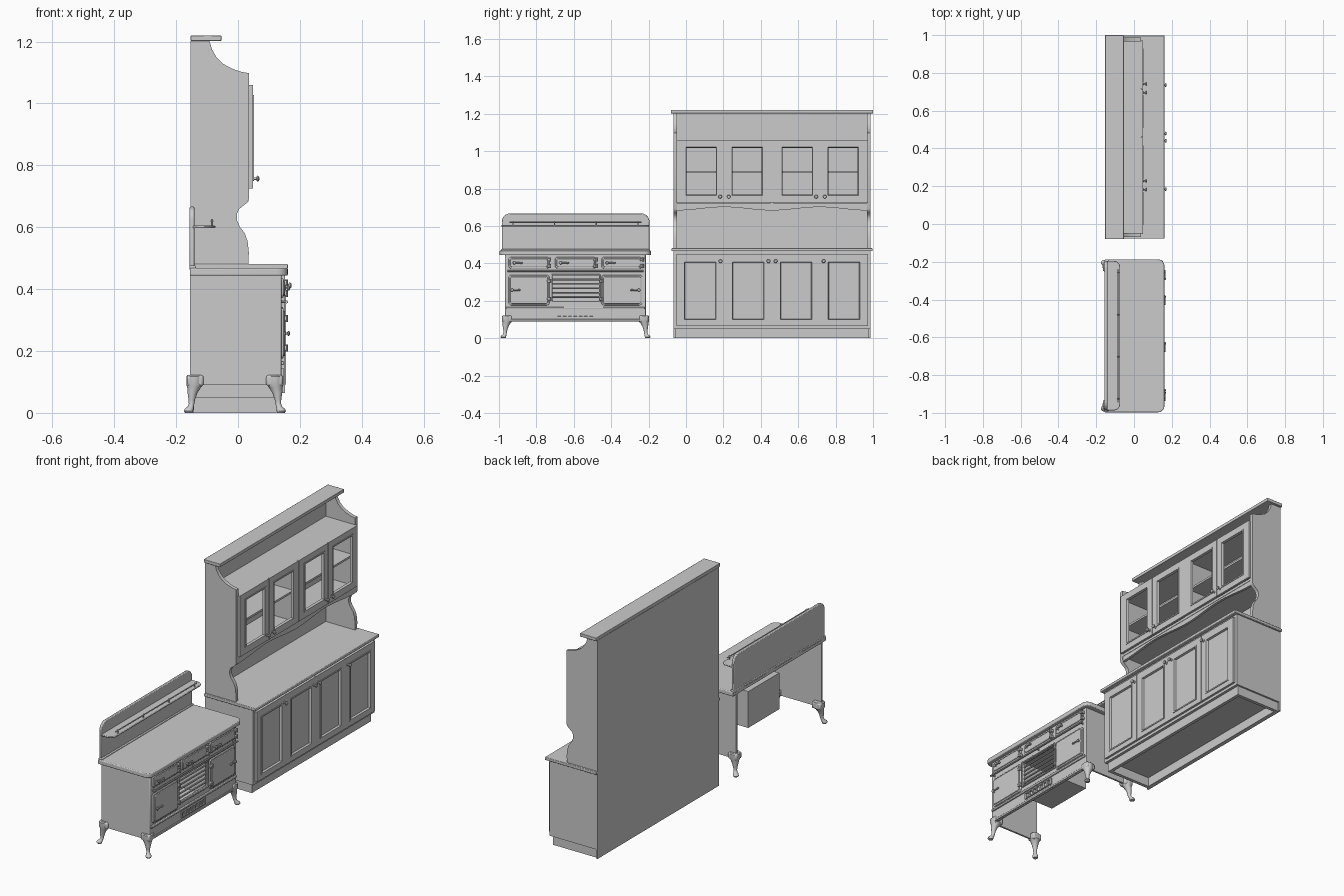
import bpy, bmesh, math

if "Cube" in bpy.data.objects:
    bpy.data.objects.remove(bpy.data.objects["Cube"])

# ---------- helpers ----------
def finish(name, bm, bevel=0, segs=2):
    bmesh.ops.recalc_face_normals(bm, faces=bm.faces)
    me = bpy.data.meshes.new(name)
    bm.to_mesh(me)
    bm.free()
    ob = bpy.data.objects.new(name, me)
    bpy.context.collection.objects.link(ob)
    if bevel:
        m = ob.modifiers.new("bevel", 'BEVEL')
        m.width, m.segments, m.limit_method, m.angle_limit = bevel, segs, 'ANGLE', math.radians(40)
    return ob

def prism(name, pts, axis, a, b, bevel=0, segs=2):
    """Extrude a closed 2D profile along an axis from a to b."""
    put = {'x': lambda p, t: (t, p[0], p[1]), 'y': lambda p, t: (p[0], t, p[1]),
           'z': lambda p, t: (p[0], p[1], t)}[axis]
    bm = bmesh.new()
    A = [bm.verts.new(put(p, a)) for p in pts]
    B = [bm.verts.new(put(p, b)) for p in pts]
    bm.faces.new(A)
    bm.faces.new(B[::-1])
    n = len(pts)
    for i in range(n):
        bm.faces.new((A[i], B[i], B[(i + 1) % n], A[(i + 1) % n]))
    return finish(name, bm, bevel, segs)

def box(name, x0, x1, y0, y1, z0, z1, bevel=0):
    return prism(name, [(x0, y0), (x1, y0), (x1, y1), (x0, y1)], 'z', z0, z1, bevel)

def rrect(u0, u1, v0, v1, radii, n=6):
    """Rounded rectangle; radii for corners (u1v1, u0v1, u0v0, u1v0)."""
    pts = []
    for k, (u, v, su, sv) in enumerate([(u1, v1, -1, -1), (u0, v1, 1, -1), (u0, v0, 1, 1), (u1, v0, -1, 1)]):
        r = radii[k]
        for i in range(n + 1 if r else 1):
            t = math.pi / 2 * (k + i / n)
            pts.append((u + su * r + r * math.cos(t), v + sv * r + r * math.sin(t)) if r else (u, v))
    return pts

def frame(name, x0, x1, outer, inner, slope=0, bevel=0):
    """Rectangular ring facing x; rects are (y0, y1, z0, z1)."""
    def corners(r, x):
        return [bm.verts.new((x, y, z)) for y, z in ((r[0], r[2]), (r[1], r[2]), (r[1], r[3]), (r[0], r[3]))]
    bm = bmesh.new()
    low = (inner[0] + slope, inner[1] - slope, inner[2] + slope, inner[3] - slope)
    loops = [corners(outer, x0), corners(outer, x1), corners(inner, x1), corners(low, x0)]
    for k in range(4):
        P, Q = loops[k], loops[(k + 1) % 4]
        for i in range(4):
            bm.faces.new((P[i], P[(i + 1) % 4], Q[(i + 1) % 4], Q[i]))
    return finish(name, bm, bevel)

def loft(name, axis, rings, n=14):
    """Circular sections (x, y, z, radius) joined along an axis."""
    bm = bmesh.new()
    loops = []
    for x, y, z, r in rings:
        L = []
        for i in range(n):
            c, s = r * math.cos(2 * math.pi * i / n), r * math.sin(2 * math.pi * i / n)
            o = {'x': (0, c, s), 'y': (c, 0, s), 'z': (c, s, 0)}[axis]
            L.append(bm.verts.new((x + o[0], y + o[1], z + o[2])))
        loops.append(L)
    for P, Q in zip(loops, loops[1:]):
        for i in range(n):
            bm.faces.new((P[i], P[(i + 1) % n], Q[(i + 1) % n], Q[i]))
    bm.faces.new(loops[0])
    bm.faces.new(loops[-1])
    return finish(name, bm)

def knob(name, x, y, z, s=1.0):
    prof = [(0, .008), (.003, .008), (.004, .004), (.011, .004), (.013, .009), (.017, .010), (.020, .007), (.021, .002)]
    return loft(name, 'x', [(x + d * s, y, z, r * s) for d, r in prof])

# ---------- dresser: base ----------
box("dresser_base", -.145, .14, -.068, .987, .05, .465)
frame_pl = [(-.145, .125, -.058, -.04), (-.145, .125, .959, .977), (.107, .125, -.04, .959), (-.145, -.13, -.04, .959)]
for p in frame_pl:
    box("dresser_plinth", *p, 0, .05)
box("dresser_back", -.153, -.143, -.068, .987, 0, 1.202)
box("dresser_counter", -.153, .161, -.078, .998, .465, .481, .003)

def cupboard_door(i):
    w = 1.026 / 4
    y0, y1 = -.053 + i * w + .001, -.053 + (i + 1) * w - .001
    o = (y0, y1, .065, .45)
    m = (y0 + .036, y1 - .036, .092, .414)
    frame("base_door_frame", .14, .152, o, m)
    frame("base_door_moulding", .14, .155, m, (m[0] + .007, m[1] - .007, m[2] + .007, m[3] - .007), .004)
    box("base_door_panel", .139, .144, m[0], m[1], m[2], m[3])
    knob("base_door_knob", .152, (y1 - .018) if i in (0, 1) else (y0 + .018), .412)

for i in range(4):
    cupboard_door(i)
# first door pair mirrors; third door's knob sits beside the second's

# ---------- dresser: upper part ----------
side = [(-.145, .48), (.034, .48), (.035, .52), (.031, .555), (.022, .58), (.005, .603), (-.003, .622), (-.004, .642),
        (.003, .658), (.018, .67), (.03, .68), (.036, .692), (.036, 1.098), (.012, 1.102), (-.018, 1.112),
        (-.048, 1.128), (-.07, 1.15), (-.084, 1.175), (-.092, 1.202), (-.145, 1.202)]
for y in (-.068, .967):
    prism("dresser_side", side, 'y', y, y + .02)
box("dresser_cornice", -.153, -.054, -.08, 1.0, 1.202, 1.22, .002)
box("cabinet_top", -.145, .036, -.05, .969, 1.045, 1.06)
box("cabinet_bottom", -.145, .036, -.05, .969, .71, .724)
box("cabinet_shelf", -.145, .02, -.05, .969, .882, .893)
box("cabinet_divider", -.145, .036, .451, .467, .72, 1.05)

# wavy valance under the cabinet
wave = [(-.05, .722)]
for i in range(41):
    t = i / 40
    edge = min(t, 1 - t) * 2
    wave.append((-.05 + 1.019 * t, .692 - .009 * math.cos(edge * 2 * math.pi)))
wave.append((.969, .722))
prism("valance", wave, 'x', .02, .034)

for i in range(4):
    w = 1.026 / 4
    y0, y1 = -.053 + i * w + .001, -.053 + (i + 1) * w - .001
    a, b = (.046, .034) if i % 2 == 0 else (.034, .046)
    inner = (y0 + a, y1 - b + .002, .757, 1.028)
    frame("glazed_door_frame", .036, .048, (y0, y1, .725, 1.06), inner)
    frame("glazed_door_moulding", .038, .051, inner,
          (inner[0] + .007, inner[1] - .007, inner[2] + .007, inner[3] - .007), .003)
    knob("glazed_door_knob", .048, (y1 - .02) if i % 2 == 0 else (y0 + .024), .757)

# ---------- range cooker: body ----------
Y0, Y1, YC = -.967, -.215, -.591
opening = (-.715, -.465, .2, .335)
frame("stove_front", .126, .14, (Y0, Y1, .09, .446), opening, 0, .004)
for y in (Y0, Y1 - .01):
    box("stove_side", -.155, .134, y, y + .01, .09, .446)
prism("stove_worktop", rrect(-.155, .161, -.997, -.187, (.035, .004, .004, .035)), 'z', .444, .468, .009, 3)
prism("stove_splashback", rrect(-.985, -.195, .46, .667, (.045, .045, 0, 0), 8), 'x', -.156, -.141, .004)
box("splashback_foot", -.157, -.135, -.99, -.192, .463, .476, .004)
prism("plate_shelf", rrect(-.146, -.073, -.987, -.195, (.035, 0, 0, .035)), 'z', .597, .605, .003)
loft("shelf_rail", 'y', [(-.084, -.945, .62, .003), (-.084, -.237, .62, .003)], 8)
for y in (-.925, -.702, -.48, -.257):
    loft("rail_post", 'z', [(-.084, y, .602, .005), (-.084, y, .607, .003), (-.084, y, .617, .003),
                            (-.084, y, .62, .005), (-.084, y, .627, .002)], 10)

# firebox, open at the front, with grate bars
bm = bmesh.new()
bmesh.ops.create_cube(bm, size=1)
for v in bm.verts:
    v.co = ((-.06, .13)[v.co.x > 0], (-.725, -.455)[v.co.y > 0], (.145, .345)[v.co.z > 0])
bmesh.ops.delete(bm, geom=[f for f in bm.faces if f.calc_center_median().x > .12], context='FACES')
finish("firebox", bm)
frame("firebox_trim", .138, .146, (-.722, -.458, .193, .342), opening, 0, .002)
for i in range(5):
    z = .22 + i * .0235
    loft("grate_bar", 'y', [(.133, -.717, z, .0045), (.133, -.463, z, .0045)], 8)

# ---------- cooker: doors, handles, hinges ----------
def stove_door(name, y0, y1, z0, z1, handle_y, d, hinge_y, hinge_z):
    r = .014
    prism(name, rrect(y0, y1, z0, z1, (r,) * 4), 'x', .138, .147, .003)
    prism(name + "_raised", rrect(y0 + .008, y1 - .008, z0 + .008, z1 - .008, (r * .8,) * 4), 'x', .145, .152, .003)
    z = (z0 + z1) / 2
    knob(name + "_knob", .15, handle_y, z, .85)
    prof = [(0, .003), (.01, .004), (.03, .004), (.036, .006), (.042, .005), (.045, .002)]
    loft(name + "_lever", 'y', [(.163, handle_y + d * t, z, q) for t, q in prof], 10)
    for hz in hinge_z:
        box(name + "_hinge", .139, .157, hinge_y - .012, hinge_y + .008, hz - .008, hz + .008, .003)
        loft(name + "_hinge_pin", 'z', [(.156, hinge_y + .004, hz - .011, .005), (.156, hinge_y + .004, hz + .011, .005)], 10)

for y0 in (-.948, -.7, -.452):
    stove_door("warming_door", y0, y0 + .218, .372, .434, y0 + .03, 1, y0 + .218, (.386, .42))
stove_door("oven_door_left", -.948, -.73, .176, .338, -.93, 1, -.73, (.21, .305))
stove_door("oven_door_right", -.452, -.234, .176, .338, -.252, -1, -.45, (.21, .305))

# towel rail, mouldings and vent
loft("towel_rail", 'y', [(.157, Y0 + .012, .359, .005), (.157, Y1 - .012, .359, .005)], 10)
for y in (Y0 + .025, YC, Y1 - .025):
    loft("towel_rail_bracket", 'x', [(.138, y, .359, .008), (.142, y, .359, .004), (.157, y, .359, .004)], 10)
box("apron_moulding", .138, .149, Y0 + .005, Y1 - .005, .155, .167, .003)
box("base_moulding", .138, .145, Y0 + .03, Y1 - .03, .09, .102, .002)
frame("vent_frame", .139, .147, (-.697, -.487, .112, .145), (-.691, -.493, .117, .14), .001)
for i in range(8):
    y = -.691 + i * .0283
    box("vent_slat", .139, .146, y - .005, y + .005, .115, .142)

# ---------- cooker: cabriole legs ----------
leg = [(0, .122, .024), (.002, .118, .027), (.002, .09, .027), (.004, .082, .022), (.009, .065, .016), (.011, .045, .011),
       (.012, .03, .009), (.015, .02, .010), (.02, .013, .014), (.022, .006, .015), (.021, 0, .012)]
for cx, sx in ((-.138, -1), (.118, 1)):
    for cy, sy in ((-.955, -1), (-.227, 1)):
        loft("stove_leg", 'z', [(cx + sx * o, cy + sy * o, z, r) for o, z, r in leg], 16)
        box("leg_bracket", cx - .027, cx + .027, cy - .024, cy + .024, .086, .122, .008)

# ---------- smooth shading with sharp edges kept ----------
for ob in bpy.context.scene.objects:
    ob.select_set(True)
    bpy.context.view_layer.objects.active = ob
bpy.ops.object.shade_smooth_by_angle(angle=math.radians(32))
